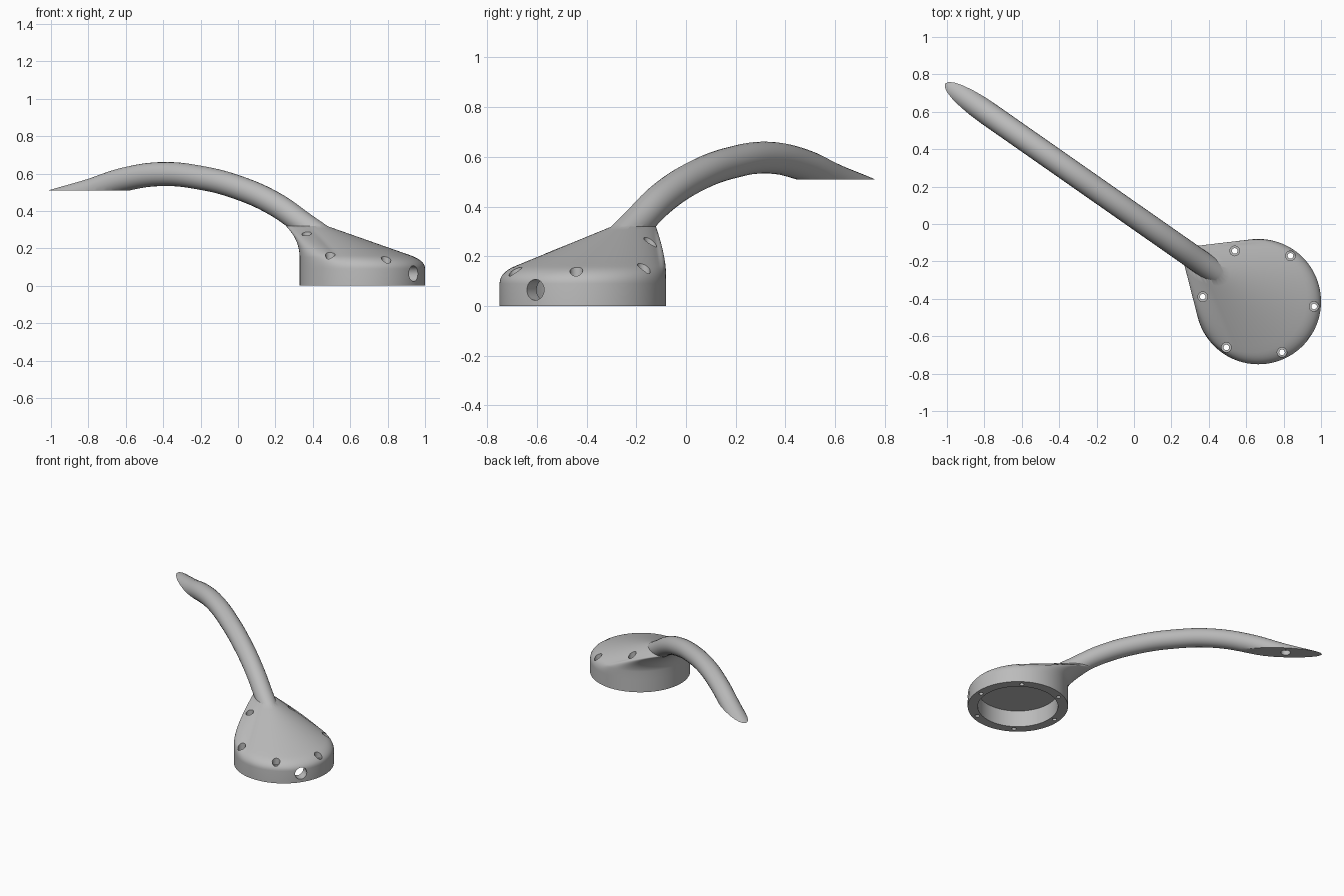
import bpy, bmesh
from math import sin, cos, pi, radians, sqrt
from mathutils import Vector

cube = bpy.data.objects.get("Cube")
if cube:
    bpy.data.objects.remove(cube, do_unlink=True)

CENTRE = Vector((0.665, -0.415, 0))
RADIUS = 0.335
ARM_R = 0.064
ALONG = Vector((-0.82, 0.573, 0)).normalized()
ACROSS = Vector((-ALONG.y, ALONG.x, 0))

grey = bpy.data.materials.new("plain_grey")
grey.use_nodes = True
grey.diffuse_color = (0.5, 0.5, 0.5, 1)
grey.node_tree.nodes["Principled BSDF"].inputs["Base Color"].default_value = (0.5, 0.5, 0.5, 1)


def activate(obj):
    bpy.ops.object.select_all(action='DESELECT')
    obj.select_set(True)
    bpy.context.view_layer.objects.active = obj


def finish_normals(mesh):
    bm = bmesh.new()
    bm.from_mesh(mesh)
    bmesh.ops.remove_doubles(bm, verts=bm.verts, dist=0.00001)
    bmesh.ops.recalc_face_normals(bm, faces=bm.faces)
    bm.to_mesh(mesh)
    bm.free()


def loft(name, rings):
    """Skin a stack of closed rings and cap both ends."""
    bm = bmesh.new()
    rows = [[bm.verts.new(p) for p in ring] for ring in rings]
    n = len(rows[0])
    for low, high in zip(rows, rows[1:]):
        for i in range(n):
            j = (i + 1) % n
            bm.faces.new((low[i], low[j], high[j], high[i]))
    bm.faces.new(rows[0][::-1])
    bm.faces.new(rows[-1])
    mesh = bpy.data.meshes.new(name)
    bm.to_mesh(mesh)
    bm.free()
    finish_normals(mesh)
    obj = bpy.data.objects.new(name, mesh)
    bpy.context.collection.objects.link(obj)
    return obj


def boolean(target, other, operation):
    other.hide_render = True
    activate(target)
    mod = target.modifiers.new(operation.lower(), 'BOOLEAN')
    mod.operation = operation
    mod.solver = 'EXACT'
    mod.object = other
    bpy.ops.object.modifier_apply(modifier=mod.name)
    bpy.data.objects.remove(other, do_unlink=True)


def drill(target, start, end, radius, sides=32):
    start, end = Vector(start), Vector(end)
    axis = end - start
    bpy.ops.mesh.primitive_cylinder_add(vertices=sides, radius=radius, depth=axis.length,
                                        location=(start + end) / 2,
                                        rotation=axis.to_track_quat('Z', 'Y').to_euler())
    cutter = bpy.context.object
    cutter.name = "hole_cutter"
    boolean(target, cutter, 'DIFFERENCE')


# Housing: a round wall that blends upward into the slanted oval neck
NECK = Vector((0.365, -0.21, 0.32))
NECK_LONG = 0.125
SHOULDER = 0.135


def housing_profile(angle):
    u = Vector((cos(angle), sin(angle), 0))
    foot = CENTRE + u * RADIUS
    p, q = u.dot(ALONG), u.dot(ACROSS)
    reach = sqrt((NECK_LONG * p) ** 2 + (ARM_R * q) ** 2)
    top = NECK + (ALONG * p * NECK_LONG ** 2 + ACROSS * q * ARM_R ** 2) / reach
    ease = 1 + 1.5 * max(0, cos(angle - radians(160)))

    def slope(t):
        point = foot.lerp(top, t ** ease)
        point.z = SHOULDER + (NECK.z - SHOULDER) * t
        return point

    a, b, c = foot + Vector((0, 0, 0.09)), foot + Vector((0, 0, SHOULDER)), slope(0.14)
    rounded = [a.lerp(b, k / 8).lerp(b.lerp(c, k / 8), k / 8) for k in range(9)]
    return [foot] + rounded + [slope(0.14 + 0.86 * k / 12) for k in range(1, 13)]


profiles = [housing_profile(2 * pi * i / 96) for i in range(96)]
body = loft("housing_with_arm", list(zip(*profiles)))

# Arched arm: a round tube along a path in one vertical plane
arc = [(0.54, 0.2), (0.365, 0.32), (0.2, 0.435), (0, 0.525), (-0.2, 0.577),
       (-0.4, 0.597), (-0.6, 0.57), (-0.8, 0.505), (-1, 0.447), (-1.08, 0.42)]
curve = bpy.data.curves.new("arm", 'CURVE')
curve.dimensions = '3D'
curve.bevel_depth = ARM_R
curve.bevel_resolution = 10
curve.resolution_u = 8
curve.use_fill_caps = True
spline = curve.splines.new('BEZIER')
spline.bezier_points.add(len(arc) - 1)
for point, (x, z) in zip(spline.bezier_points, arc):
    point.co = (x, 0.045 - 0.699 * x, z)
    point.handle_left_type = point.handle_right_type = 'AUTO'
arm = bpy.data.objects.new("arm", curve)
bpy.context.collection.objects.link(arm)
activate(arm)
bpy.ops.object.convert(target='MESH')
arm = bpy.context.object
finish_normals(arm.data)

# Flat underside at the arm tip, with a blind screw hole
bpy.ops.mesh.primitive_cube_add(size=1, location=(-0.85, 0.6, 0.26))
flat = bpy.context.object
flat.name = "tip_cutter"
flat.scale = (0.8, 0.9, 0.5)
bpy.context.view_layer.update()
boolean(arm, flat, 'DIFFERENCE')
drill(arm, (-0.81, 0.611, 0.45), (-0.81, 0.611, 0.545), 0.032)

boolean(body, arm, 'UNION')

# Open cavity in the underside
drill(body, CENTRE - Vector((0, 0, 0.1)), CENTRE + Vector((0, 0, 0.12)), 0.268, 96)

# Six counterbored screw holes around the rim
for k in range(6):
    angle = radians(-5 + 60 * k)
    spot = CENTRE + Vector((cos(angle), sin(angle), 0)) * 0.299
    drill(body, spot + Vector((0, 0, 0.11)), spot + Vector((0, 0, 0.45)), 0.026, 24)
    drill(body, spot - Vector((0, 0, 0.1)), spot + Vector((0, 0, 0.2)), 0.015, 24)

# Cable hole through the wall opposite the arm
outlet = CENTRE + Vector((0, 0, 0.065))
drill(body, outlet - ALONG * 0.2, outlet - ALONG * 0.45, 0.042)

body.data.materials.clear()
body.data.materials.append(grey)
activate(body)
bpy.ops.object.shade_smooth_by_angle(angle=radians(30))
